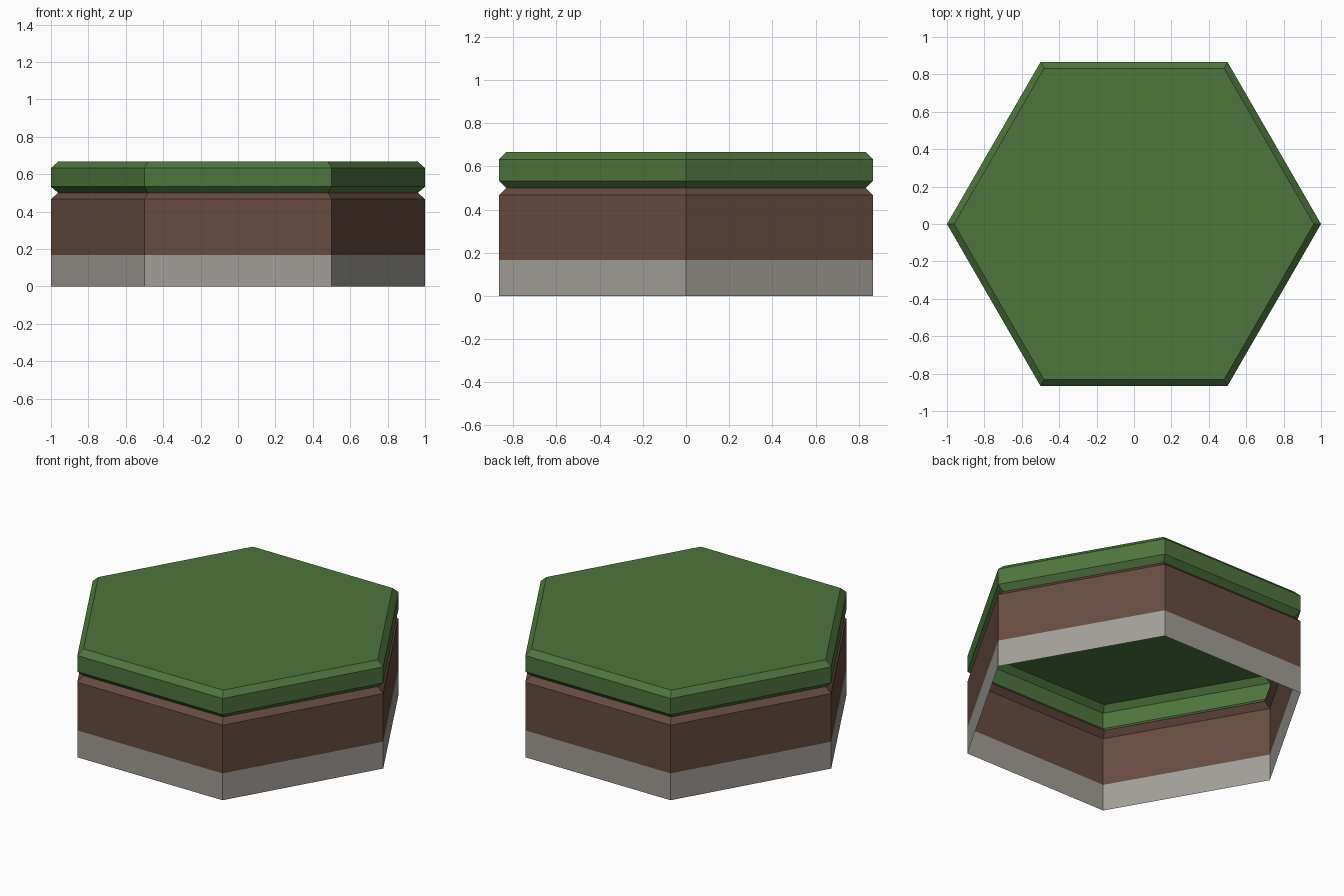
import bpy, bmesh
from math import cos, sin, tau

if "Cube" in bpy.data.objects:
    bpy.data.objects.remove(bpy.data.objects["Cube"])

SIDES = 6
INSET = 1 - 0.0385  # corner radius at the chamfered edges


def material(name, color):
    mat = bpy.data.materials.new(name)
    mat.diffuse_color = (*color, 1)
    mat.use_nodes = True
    mat.node_tree.nodes["Principled BSDF"].inputs["Base Color"].default_value = mat.diffuse_color
    return mat


def hex_band(name, profile, mat, cap=False):
    """Six-sided wall swept from (radius, z) pairs, open below, optionally capped."""
    bm = bmesh.new()
    rings = [[bm.verts.new((r * cos(tau * i / SIDES), r * sin(tau * i / SIDES), z))
              for i in range(SIDES)] for r, z in profile]
    for low, high in zip(rings, rings[1:]):
        for i in range(SIDES):
            j = (i + 1) % SIDES
            bm.faces.new((low[i], low[j], high[j], high[i]))
    if cap:
        bm.faces.new(rings[-1])
    mesh = bpy.data.meshes.new(name)
    bm.to_mesh(mesh)
    bm.free()
    mesh.materials.append(mat)
    obj = bpy.data.objects.new(name, mesh)
    bpy.context.collection.objects.link(obj)
    return obj


# Stone base
hex_band("stone_layer", [(1, 0), (1, 0.167)],
         material("stone", (0.36, 0.34, 0.31)))

# Soil with chamfered upper edge
hex_band("soil_layer", [(1, 0.167), (1, 0.467), (INSET, 0.5)],
         material("soil", (0.135, 0.07, 0.05)))

# Grass slab, chamfered below and above, closed on top
hex_band("grass_layer",
         [(INSET, 0.5), (1, 0.533), (1, 0.633), (INSET, 0.667)],
         material("grass", (0.075, 0.18, 0.045)), cap=True)
